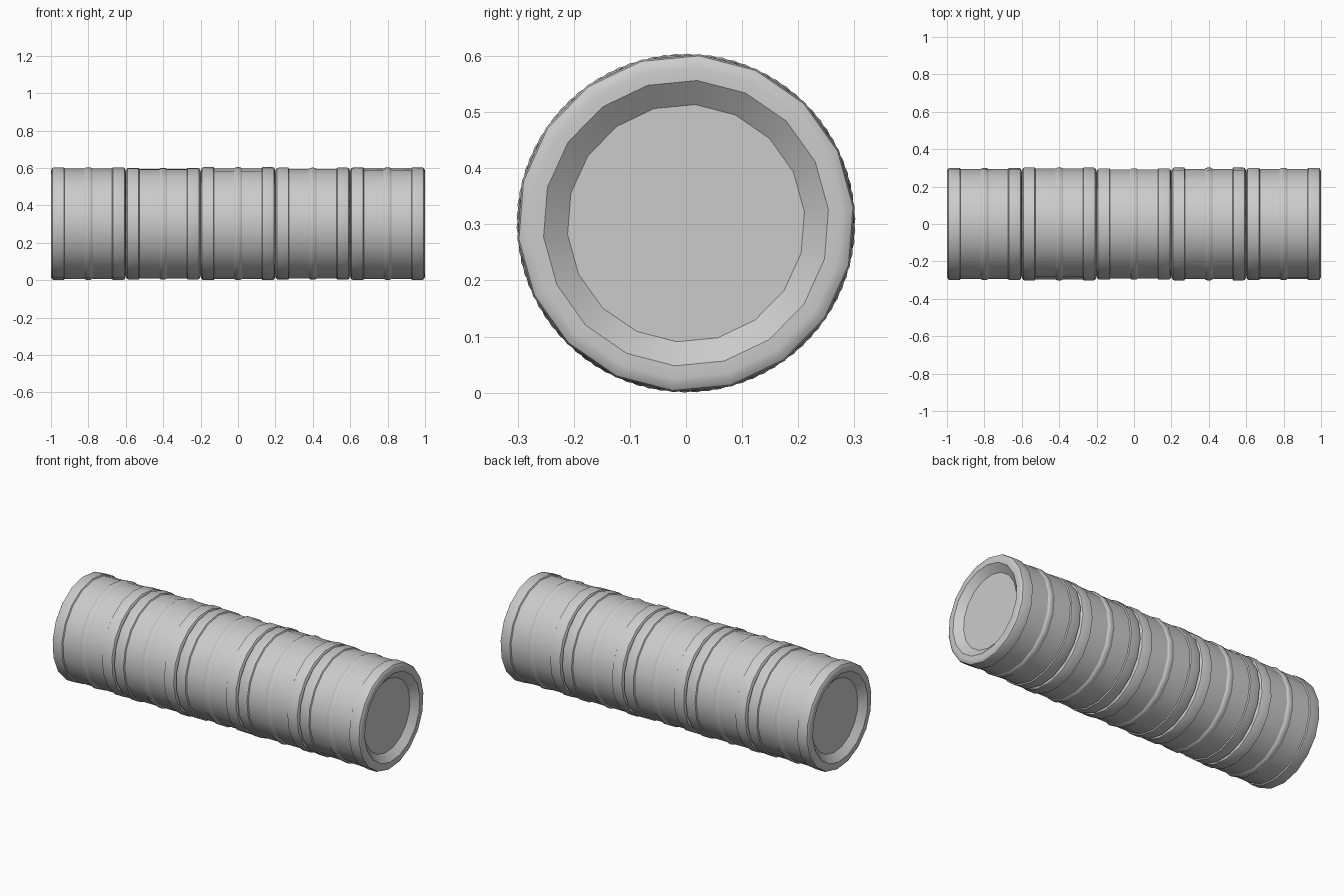
import bpy, bmesh, math

cube = bpy.data.objects.get("Cube")
if cube:
    bpy.data.objects.remove(cube)

SIDES = 18
SEGMENTS = 5
LENGTH = 2 / SEGMENTS
AXIS_Z = 0.302

grey = bpy.data.materials.new("light grey")
grey.use_nodes = True
colour = (0.6, 0.6, 0.6, 1)
grey.diffuse_color = colour
grey.node_tree.nodes["Principled BSDF"].inputs["Base Color"].default_value = colour

# Half profile (x, radius): middle ridge, body, collar, rounded rim, recessed cap
HALF = [(0.007, 0.302), (0.014, 0.3), (0.021, 0.2955),
        (0.127, 0.2955), (0.131, 0.302), (0.184, 0.302),
        (0.192, 0.299), (0.198, 0.29), (0.2, 0.278),
        (0.2, 0.255), (0.165, 0.212)]
PROFILE = [(-x, r) for x, r in reversed(HALF)] + HALF


def pipe_segment(name, x_mid, turn):
    """Lathe the profile round the x axis and close both ends."""
    bm = bmesh.new()
    rings = []
    for x, r in PROFILE:
        ring = []
        for i in range(SIDES):
            a = turn + math.tau * i / SIDES
            ring.append(bm.verts.new((x, r * math.sin(a), r * math.cos(a))))
        rings.append(ring)
    for a, b in zip(rings, rings[1:]):
        for i in range(SIDES):
            j = (i + 1) % SIDES
            bm.faces.new((a[i], a[j], b[j], b[i]))
    bm.faces.new(rings[0])
    bm.faces.new(rings[-1])
    bmesh.ops.recalc_face_normals(bm, faces=bm.faces)
    mesh = bpy.data.meshes.new(name)
    bm.to_mesh(mesh)
    bm.free()
    mesh.materials.append(grey)
    obj = bpy.data.objects.new(name, mesh)
    obj.location = (x_mid, 0, AXIS_Z)
    bpy.context.collection.objects.link(obj)
    return obj


# Row of segments, each turned a little against the next
bpy.ops.object.select_all(action="DESELECT")
for n in range(SEGMENTS):
    steps = SEGMENTS - 1 - n
    seg = pipe_segment(f"pipe_segment_{n + 1}", (n + 0.5) * LENGTH - 1,
                       math.radians(4.5 + 8 * steps))
    seg.select_set(True)
    bpy.context.view_layer.objects.active = seg
bpy.ops.object.shade_smooth_by_angle(angle=math.radians(32))
